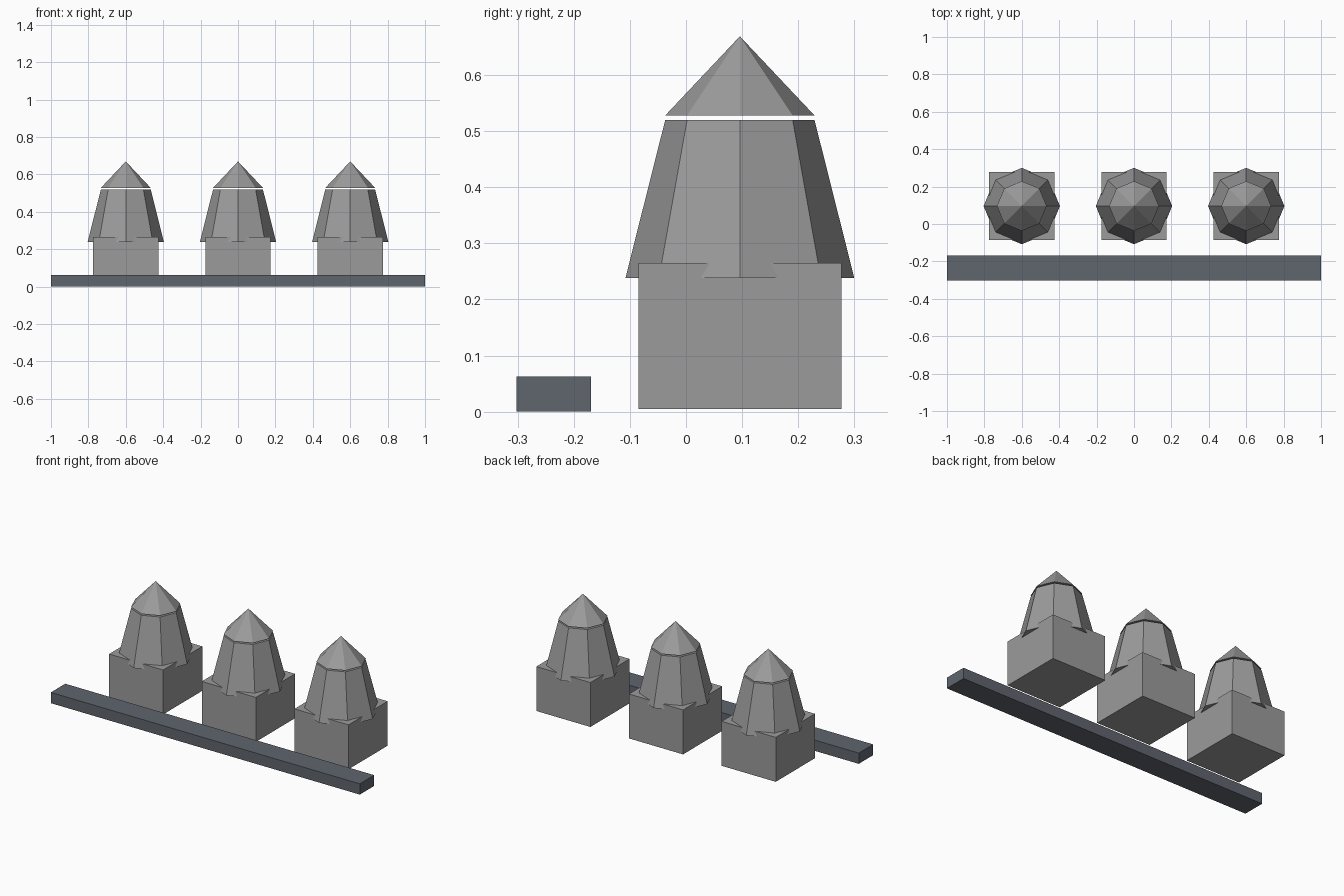
import bpy, math
from mathutils import Matrix

if "Cube" in bpy.data.objects:
    bpy.data.objects.remove(bpy.data.objects["Cube"])


def material(name, rgb):
    m = bpy.data.materials.new(name)
    m.diffuse_color = (*rgb, 1)
    m.use_nodes = True
    m.node_tree.nodes["Principled BSDF"].inputs["Base Color"].default_value = m.diffuse_color
    return m


STONE = material("stone grey", (0.33, 0.33, 0.33))
SLATE = material("slate blue grey", (0.115, 0.132, 0.158))
ROW_Y = 0.096


def box(name, lo, hi, mat):
    mid = [(a + b) / 2 for a, b in zip(lo, hi)]
    size = [b - a for a, b in zip(lo, hi)]
    bpy.ops.mesh.primitive_cube_add(size=1, location=mid)
    ob = bpy.context.object
    ob.data.transform(Matrix.Diagonal((*size, 1)))
    ob.name = name
    ob.data.materials.append(mat)


def octagon(name, x, z0, z1, r0, r1, mat):
    # eight-sided taper with corners on the x and y axes
    bpy.ops.mesh.primitive_cone_add(vertices=8, radius1=r0, radius2=r1,
                                    depth=z1 - z0,
                                    location=(x, ROW_Y, (z0 + z1) / 2))
    ob = bpy.context.object
    ob.name = name
    ob.data.materials.append(mat)


# long low kerb at the front
box("kerb", (-1, -0.302, 0), (1, -0.169, 0.063), SLATE)

# three bollards: square base, tapered shaft, floating pointed cap
for side, x in (("left", -0.6), ("middle", 0), ("right", 0.6)):
    box(side + "_base", (x - 0.175, ROW_Y - 0.181, 0.005),
        (x + 0.175, ROW_Y + 0.181, 0.265), STONE)
    octagon(side + "_shaft", x, 0.238, 0.52, 0.204, 0.133, STONE)
    octagon(side + "_cap", x, 0.528, 0.669, 0.133, 0, STONE)
